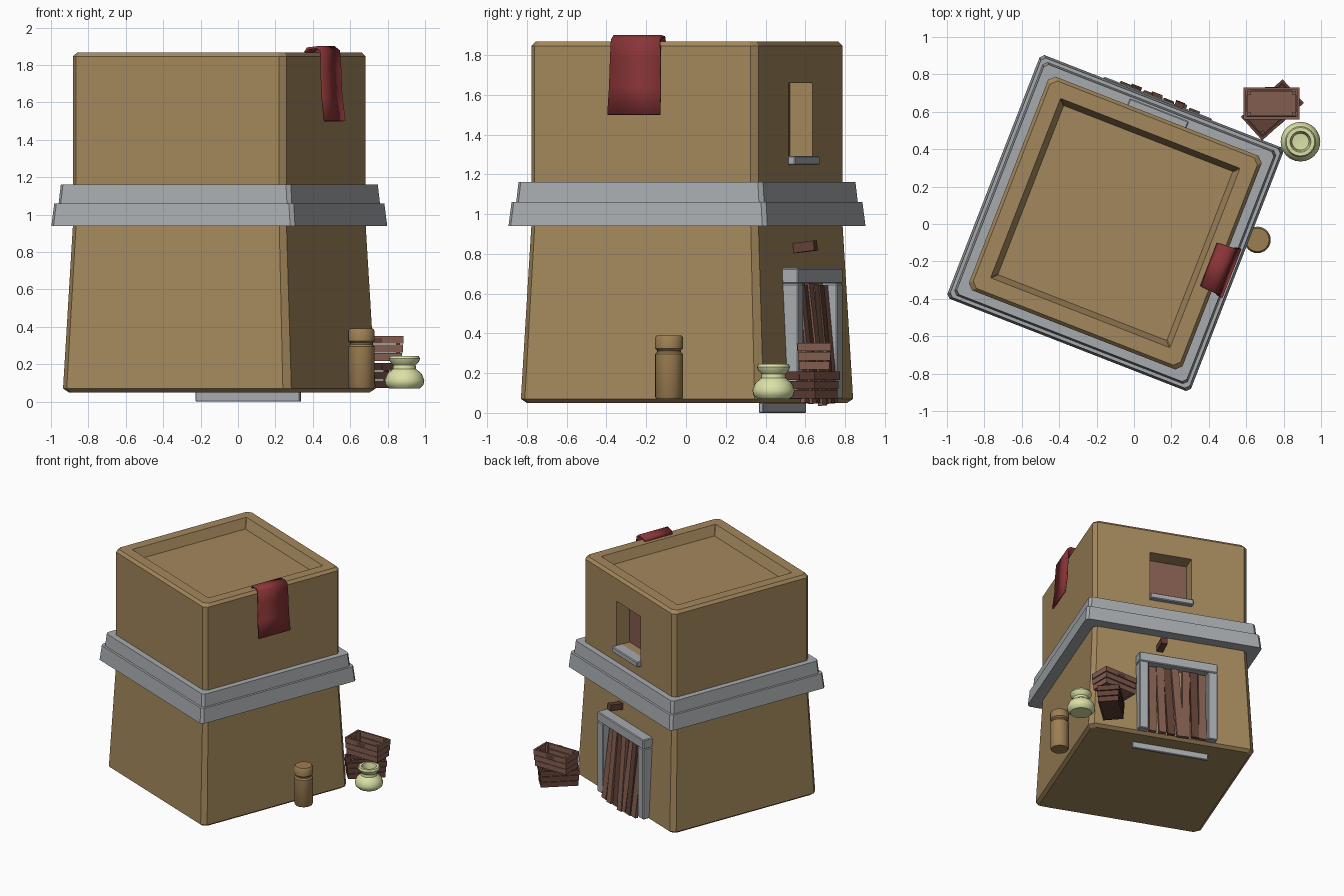
import bpy, bmesh, math, random
from mathutils import Matrix, Vector

random.seed(4)
if "Cube" in bpy.data.objects:
    bpy.data.objects.remove(bpy.data.objects["Cube"])


def material(name, rgb):
    m = bpy.data.materials.new(name)
    m.use_nodes = True
    m.diffuse_color = (*rgb, 1)
    m.node_tree.nodes["Principled BSDF"].inputs["Base Color"].default_value = (*rgb, 1)
    return m


ADOBE = material("sandy clay", (0.37, 0.245, 0.108))
STONE = material("grey stone", (0.39, 0.41, 0.43))
RED = material("red cloth", (0.25, 0.035, 0.038))
WOOD = material("brown wood", (0.23, 0.11, 0.08))
DARK = material("dark wood", (0.12, 0.052, 0.038))
GLAZE = material("pale green glaze", (0.71, 0.75, 0.38))
CLAY = material("tan clay", (0.34, 0.21, 0.085))

# Building frame: local x and y follow the turned walls, door wall is +y
HOUSE = Matrix.Translation((-0.1, 0.005, 0)) @ Matrix.Rotation(math.radians(-21.3), 4, 'Z')


def finish(name, bm, mat, matrix=HOUSE, smooth=False):
    bmesh.ops.recalc_face_normals(bm, faces=bm.faces)
    mesh = bpy.data.meshes.new(name)
    bm.to_mesh(mesh)
    bm.free()
    mesh.materials.append(mat)
    ob = bpy.data.objects.new(name, mesh)
    ob.matrix_world = matrix
    bpy.context.collection.objects.link(ob)
    if smooth:
        bpy.ops.object.select_all(action='DESELECT')
        ob.select_set(True)
        bpy.context.view_layer.objects.active = ob
        bpy.ops.object.shade_smooth_by_angle(angle=math.radians(40))
    return ob


def add_box(bm, size, centre, rot=Matrix()):
    m = Matrix.Translation(centre) @ rot @ Matrix.Diagonal((*size, 1))
    return bmesh.ops.create_cube(bm, size=1, matrix=m)["verts"]


def box(name, x, y, z, mat, bevel=0.0, matrix=HOUSE):
    bm = bmesh.new()
    add_box(bm, [r[1] - r[0] for r in (x, y, z)], [sum(r) / 2 for r in (x, y, z)])
    if bevel:
        bmesh.ops.bevel(bm, geom=bm.edges[:], offset=bevel, segments=1, affect='EDGES')
    return finish(name, bm, mat, matrix)


def square_loft(name, rings, mat):
    """Stack of chamfered squares, each given as half width, height, chamfer."""
    bm = bmesh.new()
    loops = []
    for h, z, c in rings:
        k = h - c
        pts = [(h, -k), (h, k), (k, h), (-k, h), (-h, k), (-h, -k), (-k, -h), (k, -h)]
        loops.append([bm.verts.new((px, py, z)) for px, py in pts])
    for a, b in zip(loops, loops[1:]):
        for i in range(8):
            j = (i + 1) % 8
            bm.faces.new((a[i], a[j], b[j], b[i]))
    bm.faces.new(loops[0])
    bm.faces.new(loops[-1])
    return finish(name, bm, mat)


def lathe(name, profile, mat, x, y, steps=24):
    bm = bmesh.new()
    vs = [bm.verts.new((r, 0, z)) for r, z in profile]
    es = [bm.edges.new(p) for p in zip(vs, vs[1:])]
    bmesh.ops.spin(bm, geom=vs + es, cent=(0, 0, 0), axis=(0, 0, 1),
                   angle=math.tau, steps=steps, use_merge=True)
    bmesh.ops.remove_doubles(bm, verts=bm.verts, dist=0.0005)
    return finish(name, bm, mat, Matrix.Translation((x, y, 0)), True)


# Walls with sunken roof
walls = square_loft("walls", [
    (0.63, 0.05, 0.03), (0.655, 0.07, 0.035), (0.613, 0.94, 0.03), (0.613, 1.845, 0.03),
    (0.595, 1.868, 0.03), (0.515, 1.868, 0.004), (0.485, 1.79, 0.004)], ADOBE)

# Window opening cut into the door wall
cutter = box("window_cutter", (-0.165, 0.165), (0.485, 0.75), (1.29, 1.66), ADOBE)
cutter.hide_render = True
mod = walls.modifiers.new("window", 'BOOLEAN')
mod.operation = 'DIFFERENCE'
mod.solver = 'EXACT'
mod.object = cutter
bpy.context.view_layer.update()
dg = bpy.context.evaluated_depsgraph_get()
cut_mesh = bpy.data.meshes.new_from_object(walls.evaluated_get(dg))
walls.modifiers.clear()
walls.data = cut_mesh
bpy.data.objects.remove(cutter)

box("window_shutter", (-0.165, 0.165), (0.484, 0.492), (1.29, 1.66), WOOD)
box("window_sill", (-0.17, 0.17), (0.56, 0.65), (1.247, 1.292), STONE, 0.006)

# Two stepped stone bands
square_loft("lower_band", [(0.699, 0.94, 0.02), (0.687, 1.06, 0.02)], STONE)
square_loft("upper_band", [(0.669, 1.06, 0.02), (0.66, 1.16, 0.02)], STONE)

# Door surround, threshold and peg
DOOR = -0.03
for side, name in ((-1, "right"), (1, "left")):
    x0, x1 = sorted((DOOR + side * 0.235, DOOR + side * 0.31))
    box(name + "_door_post", (x0, x1), (0.6, 0.708), (0.07, 0.65), STONE, 0.006)
box("door_lintel", (DOOR - 0.31, DOOR + 0.31), (0.6, 0.708), (0.65, 0.728), STONE, 0.006)
box("threshold", (DOOR - 0.3, DOOR + 0.3), (0.492, 0.516), (0, 0.052), STONE, 0.004)
bm = bmesh.new()
add_box(bm, (0.05, 0.115, 0.05), (0.09, 0.672, 0.835), Matrix.Rotation(0.12, 4, 'X'))
finish("wall_peg", bm, DARK)

# Leaning door planks
count = 7
for i in range(count):
    bm = bmesh.new()
    t = (i + 0.5) / count - 0.5
    lean = Matrix.Rotation(math.radians(6), 4, 'X')
    roll = Matrix.Rotation(random.uniform(-0.05, 0.05), 4, 'Y')
    add_box(bm, (0.058, 0.026, 0.61 + random.uniform(-0.02, 0.02)),
            (DOOR + t * 0.46, 0.675 + 0.008 * (i % 2), 0.345), lean @ roll)
    finish(f"door_plank_{i + 1}", bm, DARK if i % 3 == 1 else WOOD)

# Cloth draped over the roof edge
drape = [(0.55, 1.866), (0.565, 1.888), (0.62, 1.894), (0.645, 1.875),
         (0.65, 1.78), (0.655, 1.64), (0.672, 1.5)]
bm = bmesh.new()
rows = []
for n, (x, z) in enumerate(drape):
    grow = 0.003 * n
    rows.append([bm.verts.new((x, y, z)) for y in (-0.148 - grow, 0.098 + grow)])
for a, b in zip(rows, rows[1:]):
    bm.faces.new((a[0], a[1], b[1], b[0]))
cloth = finish("cloth", bm, RED, smooth=True)
solid = cloth.modifiers.new("thickness", 'SOLIDIFY')
solid.thickness = 0.014
solid.offset = 0


# Slatted open crates
def crate(name, x, y, z, turn, mat):
    bm = bmesh.new()
    length, width, height, board = 0.3, 0.17, 0.14, 0.014
    add_box(bm, (length - 0.02, width - 0.02, board), (0, 0, board))
    slat = height / 3
    for row in range(3):
        zc = (row + 0.5) * slat
        lx, wy = length - 0.008 * (2 - row), width - 0.008 * (2 - row)
        for s in (-1, 1):
            add_box(bm, (lx, board, slat - 0.005), (0, s * (wy - board) / 2, zc))
            add_box(bm, (board, wy, slat - 0.005), (s * (lx - board) / 2, 0, zc))
    for sx in (-1, 1):
        for sy in (-1, 1):
            add_box(bm, (0.02, 0.02, height - 0.01),
                    (sx * (length / 2 - 0.03), sy * (width / 2 - 0.03), height / 2))
    place = Matrix.Translation((x, y, z)) @ Matrix.Rotation(math.radians(turn), 4, 'Z')
    finish(name, bm, mat, place)
    for s in (-1, 1):
        box(name + "_handle_slot", (-0.035, 0.035), sorted((s * 0.08, s * 0.0865)),
            (0.1, 0.125), DARK, matrix=place)


crate("lower_crate", 0.74, 0.61, 0.07, 42, DARK)
crate("upper_crate", 0.735, 0.645, 0.215, 0, WOOD)

# Clay jar with a lid, and a glazed pot
lathe("tall_jar", [(0, 0.07), (0.064, 0.07), (0.07, 0.08), (0.07, 0.295), (0.06, 0.305),
                   (0.06, 0.315), (0.071, 0.325), (0.071, 0.378), (0.062, 0.39), (0, 0.39)],
      CLAY, 0.66, -0.085)
lathe("glazed_pot", [(0, 0.07), (0.08, 0.07), (0.102, 0.09), (0.106, 0.115), (0.092, 0.15),
                     (0.062, 0.175), (0.06, 0.195), (0.078, 0.215), (0.083, 0.23),
                     (0.076, 0.245), (0.056, 0.245), (0.05, 0.22), (0.045, 0.18), (0, 0.175)],
      GLAZE, 0.89, 0.44)
